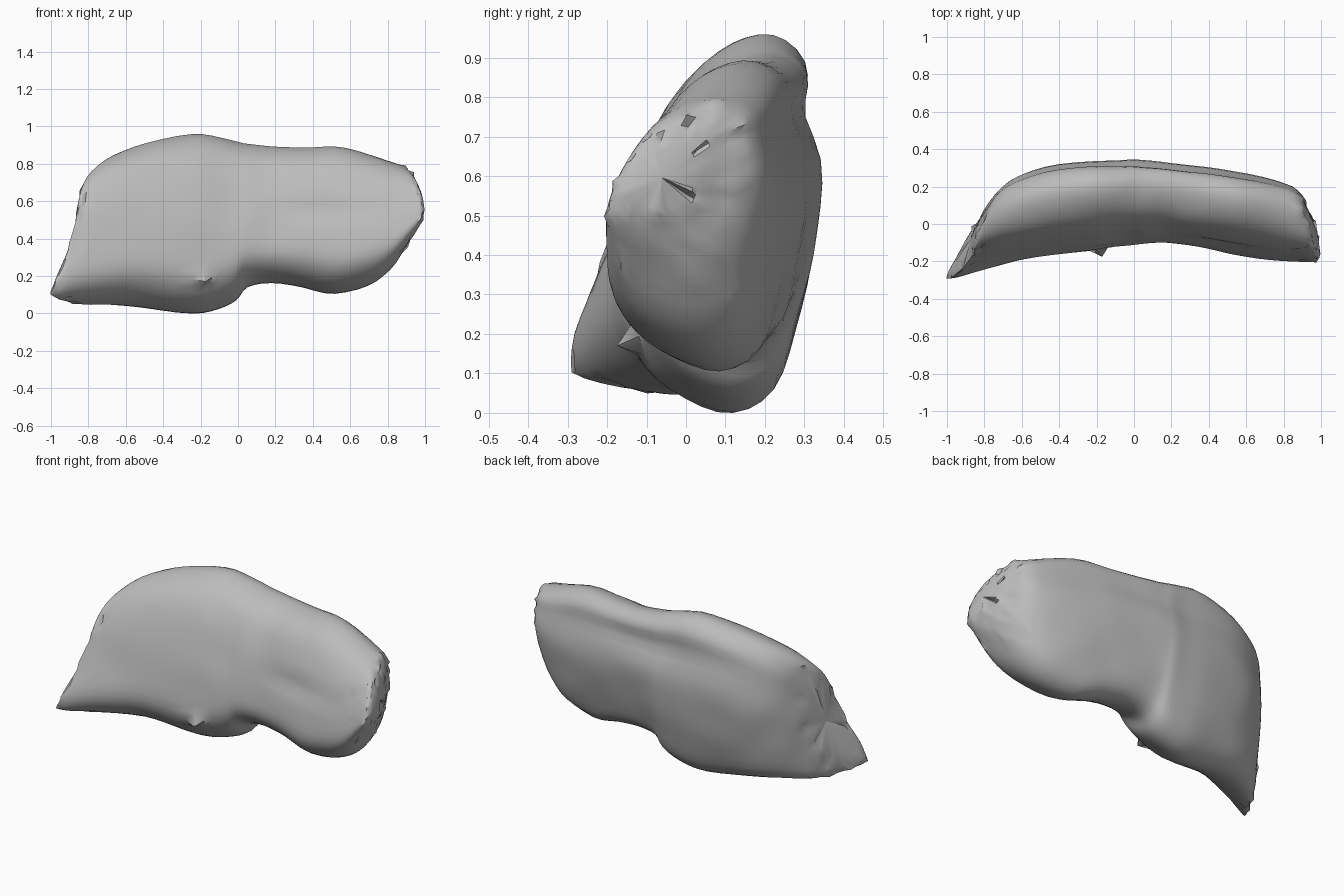
import bpy, bmesh, math, random
from mathutils import Vector, noise

cube = bpy.data.objects.get("Cube")
if cube:
    bpy.data.objects.remove(cube, do_unlink=True)
random.seed(4)

stone = bpy.data.materials.new("stone grey")
stone.use_nodes = True
grey = (0.5, 0.5, 0.5, 1)
stone.diffuse_color = grey
bsdf = stone.node_tree.nodes["Principled BSDF"]
bsdf.inputs["Base Color"].default_value = grey
bsdf.inputs["Roughness"].default_value = 0.9

# Stations along the length: x, bottom, top, front, back, end slant
stations = [
    (-.85, .20, .58, -.17, .02, .25), (-.83, .09, .71, -.21, .10, .3),
    (-.78, .06, .78, -.21, .18, .3), (-.68, .05, .85, -.20, .25, .25),
    (-.5, .03, .91, -.175, .305, .1), (-.25, .00, .957, -.145, .335, 0),
    (-.1, .025, .94, -.12, .34, 0), (-.01, .07, .92, -.11, .345, 0),
    (.05, .14, .905, -.105, .34, 0), (.18, .16, .89, -.10, .33, 0),
    (.35, .14, .89, -.125, .31, 0), (.52, .105, .89, -.16, .285, -.05),
    (.7, .15, .85, -.19, .255, -.08), (.81, .23, .815, -.20, .225, -.12),
    (.9, .36, .78, -.20, .18, -.15), (.95, .45, .73, -.19, .10, -.2),
    (.975, .52, .67, -.16, .03, -.2),
]
# Normalised section: front-to-back, bottom-to-top
section = [
    (.55, 0), (.3, .04), (.1, .12), (0, .24), (.03, .42), (.1, .6),
    (.2, .77), (.34, .9), (.54, .98), (.75, 1), (.92, .93), (.96, .8),
    (1, .6), (.95, .4), (.87, .22), (.75, .06),
]


def spline(points, steps, closed):
    """Resample a list of tuples with a Catmull-Rom curve."""
    n, out = len(points), []
    for i in range(n if closed else n - 1):
        ids = [i - 1, i, i + 1, i + 2]
        ids = [k % n if closed else min(max(k, 0), n - 1) for k in ids]
        a, b, c, d = (Vector(points[k]) for k in ids)
        for s in range(steps):
            t = s / steps
            out.append(b + (c - a) * t / 2 + (2 * a - 5 * b + 4 * c - d) * t * t / 2
                       + (3 * b - a - 3 * c + d) * t ** 3 / 2)
    return out if closed else out + [Vector(points[-1])]


def bump(value, centre, width):
    return math.exp(-((value - centre) / width) ** 2)


# Curved slab lofted through the stations
bm = bmesh.new()
profile = spline(section, 3, True)
rings = []
for x, low, high, front, back, slant in spline(stations, 3, False):
    ring = []
    for v, u in profile:
        y, z = front + v * (back - front), low + u * (high - low)
        # long hollows in the front and the back
        if v < .3:
            y += .022 * bump(z, .55, .05) * bump(x, .45, .22)
        elif v > .8:
            y -= .025 * bump(z, .76, .07) * bump(x, .1, .5)
        ring.append(bm.verts.new((x + slant * (y - (front + back) / 2), y, z)))
    rings.append(ring)
for r0, r1 in zip(rings, rings[1:]):
    for i in range(len(r0)):
        j = (i + 1) % len(r0)
        bm.faces.new((r0[i], r0[j], r1[j], r1[i]))

# Close both ends with a slightly domed fan
for ring, push in ((rings[0], -.01), (rings[-1], .01)):
    centre = sum((v.co for v in ring), Vector()) / len(ring)
    hub = bm.verts.new(centre + Vector((push, 0, 0)))
    for i in range(len(ring)):
        bm.faces.new((ring[i], ring[(i + 1) % len(ring)], hub))
bmesh.ops.recalc_face_normals(bm, faces=bm.faces)
bm.normal_update()

# Pull the lower corner out into a pointed tail
corner, tip = Vector((-.86, -.18, .15)), Vector((-.99, -.28, .105))
for v in bm.verts:
    w = max(0, 1 - (v.co - corner).length / .34) ** 1.6
    v.co += (tip - corner) * w * 1.12

# Gentle unevenness, with rougher chips around the ends
for v in bm.verts:
    v.co += v.normal * noise.noise(v.co * 5) * .007
    if (v.co.x < -.8 or v.co.x > .86) and random.random() < .12:
        v.co += v.normal * random.uniform(-.018, .014)

# Small chip under the front edge
target = Vector((-.17, -.175, .17))
nearest = min(bm.verts, key=lambda v: (v.co - target).length)
nearest.co = target
for v in bm.verts:
    v.co.z = max(v.co.z, 0)

mesh = bpy.data.meshes.new("curved_rock")
bm.to_mesh(mesh)
bm.free()
mesh.materials.append(stone)
rock = bpy.data.objects.new("curved_rock", mesh)
bpy.context.collection.objects.link(rock)
bpy.context.view_layer.objects.active = rock
rock.select_set(True)
bpy.ops.object.shade_smooth_by_angle(angle=math.radians(40))
